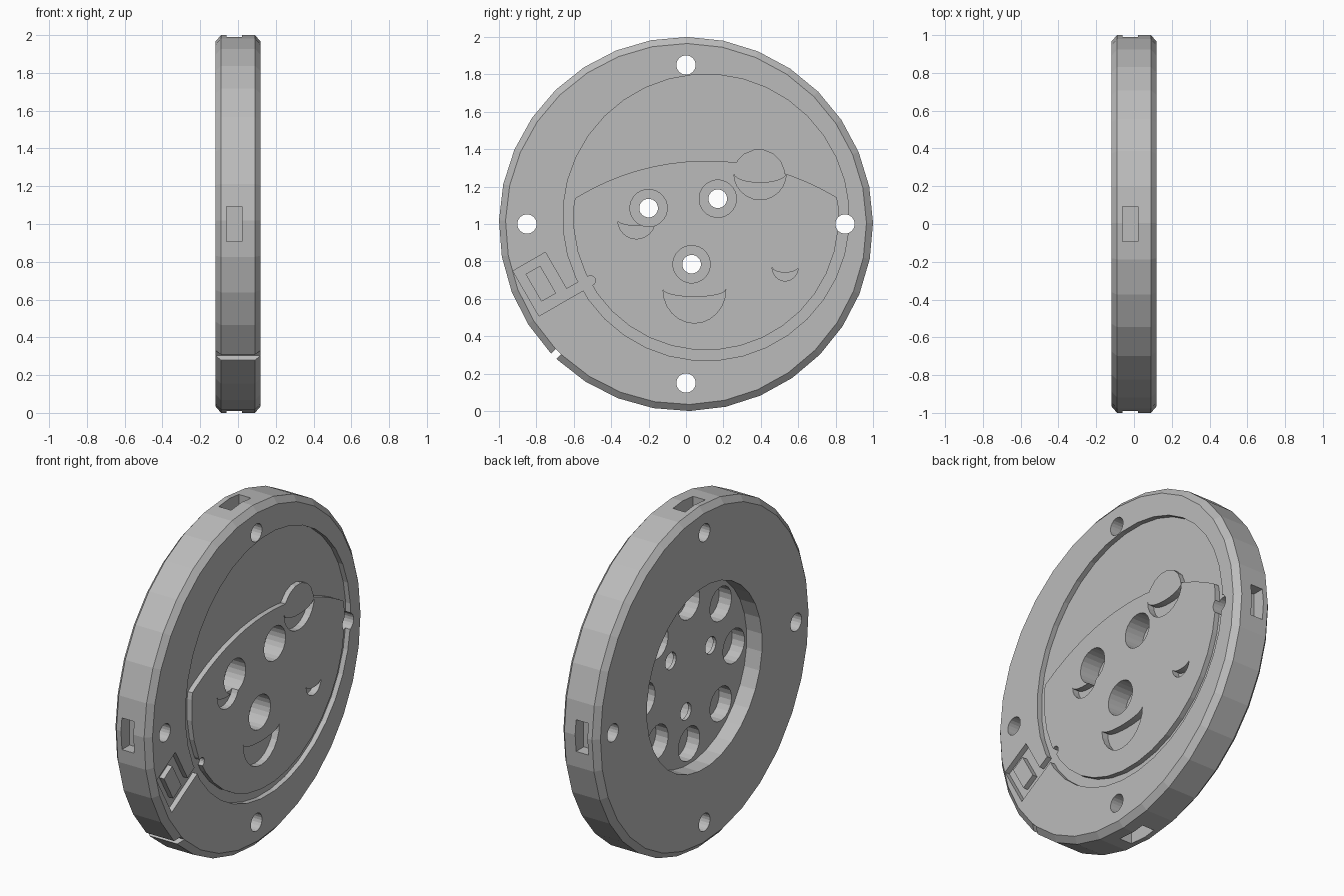
import bpy, bmesh
from math import sin, cos, pi, radians

cube = bpy.data.objects.get("Cube")
if cube:
    bpy.data.objects.remove(cube, do_unlink=True)

grey = bpy.data.materials.new("plain grey")
grey.use_nodes = True
COLOUR = (0.5, 0.5, 0.5, 1)
grey.diffuse_color = COLOUR
grey.node_tree.nodes["Principled BSDF"].inputs["Base Color"].default_value = COLOUR

FACE, BACK = 0.12, -0.12      # x of the decorated face and of the plain back
OUT = 0.1                     # how far cutters stick out


def loft(name, rings):
    """Closed solid through (x, outline) rings, each outline being (y, z) points."""
    bm = bmesh.new()
    loops = [[bm.verts.new((x, y, z)) for y, z in pts] for x, pts in rings]
    for a, b in zip(loops, loops[1:]):
        for i in range(len(a)):
            j = (i + 1) % len(a)
            bm.faces.new((a[i], a[j], b[j], b[i]))
    bm.faces.new(loops[0])
    bm.faces.new(loops[-1])
    bmesh.ops.recalc_face_normals(bm, faces=bm.faces)
    mesh = bpy.data.meshes.new(name)
    bm.to_mesh(mesh)
    bm.free()
    obj = bpy.data.objects.new(name, mesh)
    bpy.context.scene.collection.objects.link(obj)
    mesh.materials.append(grey)
    return obj


def prism(pts, x0, x1, name="cutter"):
    obj = loft(name, [(x0, pts), (x1, pts)])
    obj.hide_render = True
    return obj


def circle(y, z, r, n=32):
    return [(y + r * cos(2 * pi * (i + 0.5) / n), z + r * sin(2 * pi * (i + 0.5) / n)) for i in range(n)]


def combine(target, tool, operation="DIFFERENCE"):
    """Apply a boolean and throw the tool away."""
    mod = target.modifiers.new("cut", "BOOLEAN")
    mod.operation, mod.solver, mod.object = operation, "EXACT", tool
    bpy.context.view_layer.objects.active = target
    bpy.ops.object.modifier_apply(modifier=mod.name)
    bpy.data.objects.remove(tool, do_unlink=True)


def crescent(y, z, w, drop, sag, n=12):
    """Smile outline: a deep lower arc and a shallow upper arc."""
    low = [(y - w * cos(pi * i / n), z - drop * sin(pi * i / n)) for i in range(n + 1)]
    top = [(y + w * cos(pi * i / n), z - sag * sin(pi * i / n)) for i in range(1, n)]
    return low + top


def frame(origin, angle, pts):
    """Place local (u, v) points in a turned frame."""
    c, s = cos(angle), sin(angle)
    return [(origin[0] + u * c - v * s, origin[1] + u * s + v * c) for u, v in pts]


def rect(u0, u1, v0, v1):
    return [(u0, v0), (u1, v0), (u1, v1), (u0, v1)]


# Disc with chamfered rims; its outline starts and ends at the rim notch
SIDES, GAP = 32, 1.5


def rim(r):
    step = (360 - 2 * GAP) / SIDES
    angles = [radians(225 + GAP + step * i) for i in range(SIDES + 1)]
    return [(r * cos(a), 1 + r * sin(a)) for a in angles]


disc = loft("disc", [(BACK, rim(0.965)), (-0.09, rim(1)), (0.09, rim(1)), (FACE, rim(0.965))])

# Rim notch
notch = frame((0, 1), radians(225), rect(0.965, 1.1, -0.02, 0.02))
combine(disc, prism(notch, BACK - OUT, FACE + OUT))

# Four rim slots and four through holes
for k in range(4):
    a = k * pi / 2
    combine(disc, prism(frame((0, 1), a, rect(0.92, 1.1, -0.093, 0.093)), -0.06, 0.02))
    combine(disc, prism(circle(0.85 * cos(a), 1 + 0.85 * sin(a), 0.052, 20), BACK - OUT, FACE + OUT))

# Back pocket with a ring of blind holes in its floor
FLOOR = -0.02
combine(disc, prism(circle(0, 1, 0.535), BACK - OUT, FLOOR))
for k in range(8):
    a = k * pi / 4
    combine(disc, prism(circle(0.415 * cos(a), 1 + 0.415 * sin(a), 0.1, 20), BACK - OUT, 0.06))

# Recessed hat and ring groove around the raised head
GROOVE = FACE - 0.03
recess = prism(circle(0.107, 1.035, 0.766, 36), GROOVE, FACE + OUT)
head = prism(circle(0.107, 1.035, 0.71, 36), 0, FACE + 2 * OUT)
combine(head, prism(circle(0.11, 0.005, 1.333, 100), -OUT, FACE + 3 * OUT), "INTERSECT")
combine(head, prism(circle(0.39, 1.26, 0.14, 16), 0.01, FACE + 1.9 * OUT), "UNION")
combine(recess, head)
combine(disc, recess)

# Plug: recessed body, raised inner block, and a round-ended tongue
corner, tilt, half = (-0.786, 0.508), radians(30), 0.026
body = prism(frame(corner, tilt, rect(0, 0.2, 0, 0.278)), GROOVE, FACE + OUT)
combine(body, prism(frame(corner, tilt, rect(0.05, 0.14, 0.06, 0.23)), 0, FACE + 2 * OUT))
combine(disc, body)
tip = [(0.334 + half * sin(pi * i / 8), half - half * cos(pi * i / 8)) for i in range(9)]
tongue = [(0.1, 0)] + tip + [(0.1, 2 * half)]
combine(disc, prism(frame(corner, tilt, tongue), GROOVE, FACE + OUT))

# Smile-shaped recesses
for shape in ((0.045, 0.65, 0.168, 0.18, 0.04), (0.53, 0.77, 0.07, 0.075, 0.03),
              (-0.265, 1.02, 0.1, 0.1, 0.03), (0.396, 1.27, 0.14, 0.14, 0.05)):
    combine(disc, prism(crescent(*shape), FACE - 0.04, FACE + OUT))

# Eyes and nose: deep wide bores with narrow holes right through
for y, z in ((-0.2, 1.085), (0.17, 1.135), (0.03, 0.785)):
    combine(disc, prism(circle(y, z, 0.1, 24), 0, FACE + OUT))
    combine(disc, prism(circle(y, z, 0.05, 20), BACK - OUT, FACE + OUT))

disc.data.materials.clear()
disc.data.materials.append(grey)
for face in disc.data.polygons:
    face.material_index = 0
    face.use_smooth = False
